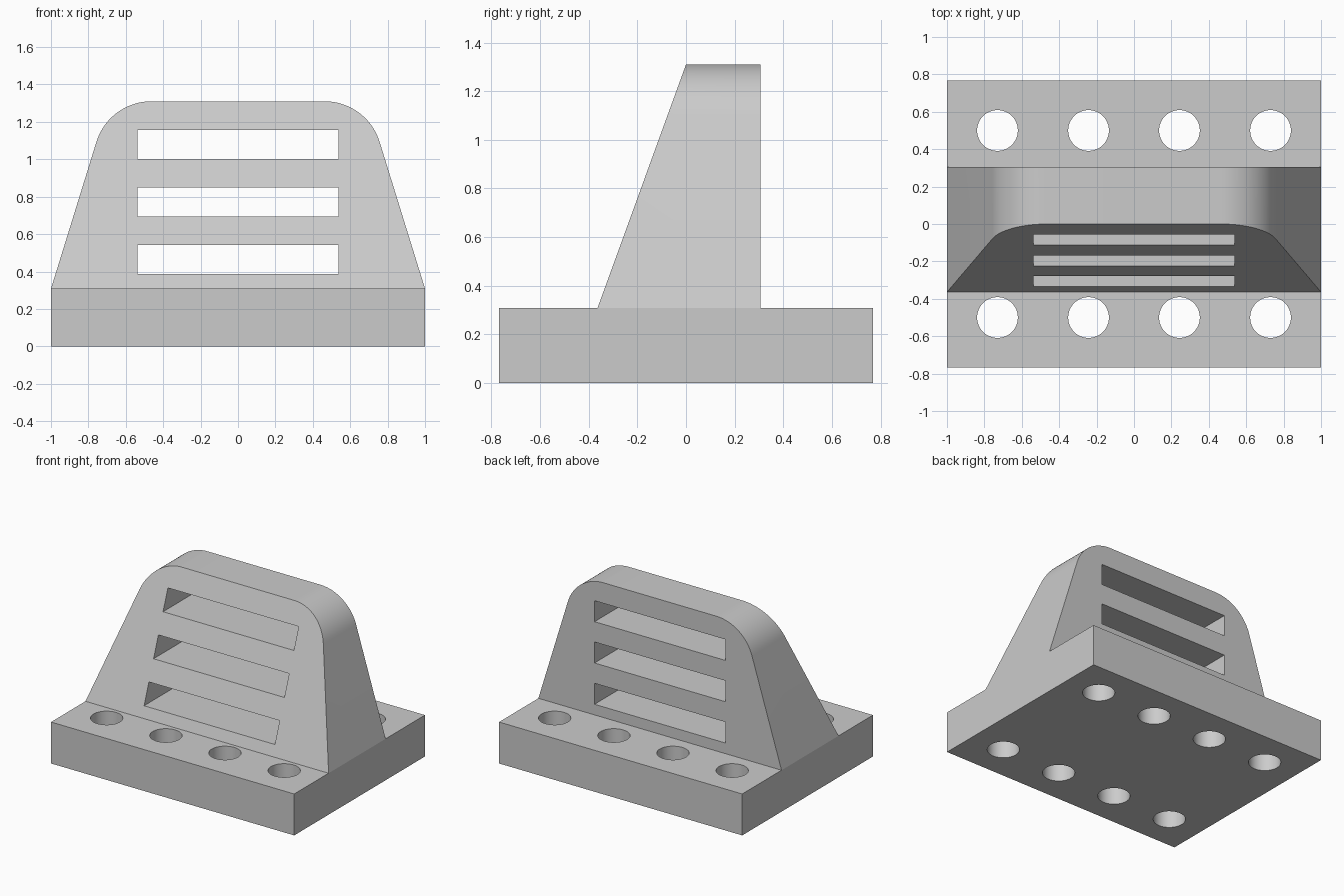
import bpy, bmesh
from math import sin, cos, tan, atan2, pi, radians

cube = bpy.data.objects.get("Cube")
if cube:
    bpy.data.objects.remove(cube, do_unlink=True)

WIDTH, DEPTH = 1.0, 0.768            # half sizes of the base
BASE_TOP, TOP = 0.308, 1.31
BACK, FRONT_LOW, FRONT_HIGH = 0.306, -0.364, 0.0

grey = bpy.data.materials.new("plain_grey")
grey.use_nodes = True
colour = (0.6, 0.6, 0.6, 1)
grey.diffuse_color = colour
grey.node_tree.nodes["Principled BSDF"].inputs["Base Color"].default_value = colour


def make_object(name, bm):
    bmesh.ops.recalc_face_normals(bm, faces=bm.faces)
    mesh = bpy.data.meshes.new(name)
    bm.to_mesh(mesh)
    bm.free()
    mesh.materials.append(grey)
    obj = bpy.data.objects.new(name, mesh)
    bpy.context.collection.objects.link(obj)
    return obj


def add_box(bm, lo, hi):
    verts = bmesh.ops.create_cube(bm, size=1)["verts"]
    for v in verts:
        for i in range(3):
            v.co[i] = lo[i] if v.co[i] < 0 else hi[i]


def cut(obj, cutter):
    """Subtract the cutter, then discard it and mark smooth shading."""
    cutter.hide_render = True
    mod = obj.modifiers.new("cut", 'BOOLEAN')
    mod.operation, mod.solver, mod.object = 'DIFFERENCE', 'EXACT', cutter
    bpy.ops.object.select_all(action='DESELECT')
    bpy.context.view_layer.objects.active = obj
    obj.select_set(True)
    bpy.ops.object.modifier_apply(modifier=mod.name)
    bpy.data.objects.remove(cutter, do_unlink=True)
    bpy.ops.object.shade_smooth_by_angle(angle=radians(30))


# Base plate with two rows of round bolt holes
bm = bmesh.new()
add_box(bm, (-WIDTH, -DEPTH, 0), (WIDTH, DEPTH, BASE_TOP))
base = make_object("base_plate", bm)

bm = bmesh.new()
for x in (-0.73, -0.243, 0.243, 0.73):
    for y in (-0.5, 0.5):
        hole = bmesh.ops.create_cone(bm, cap_ends=True, segments=48, radius1=0.109,
                                     radius2=0.109, depth=1)["verts"]
        bmesh.ops.translate(bm, verts=hole, vec=(x, y, 0.15))
cut(base, make_object("bolt_hole_cutter", bm))

# Upright: tapered outline with rounded top corners and a sloping front
corner_x, radius, steps = 0.69, 0.308, 20
lean = atan2(WIDTH - corner_x, TOP - BASE_TOP)
turn = pi / 2 - lean
centre_x = corner_x - radius * tan(turn / 2)
half = [(WIDTH, BASE_TOP)]
for i in range(steps + 1):
    a = lean + turn * i / steps
    half.append((centre_x + radius * cos(a), TOP - radius + radius * sin(a)))
outline = half + [(-x, z) for x, z in reversed(half)]


def front_y(z):
    return FRONT_LOW + (FRONT_HIGH - FRONT_LOW) * (z - BASE_TOP) / (TOP - BASE_TOP)


bm = bmesh.new()
front = [bm.verts.new((x, front_y(z), z)) for x, z in outline]
back = [bm.verts.new((x, BACK, z)) for x, z in outline]
bm.faces.new(front)
bm.faces.new(back)
for i in range(len(outline)):
    j = (i + 1) % len(outline)
    bm.faces.new((front[i], front[j], back[j], back[i]))
upright = make_object("slotted_upright", bm)

# Three horizontal slots through the upright
bm = bmesh.new()
for i in range(3):
    z = 0.387 + 0.307 * i
    add_box(bm, (-0.538, -1, z), (0.538, 1, z + 0.156))
cut(upright, make_object("slot_cutter", bm))
